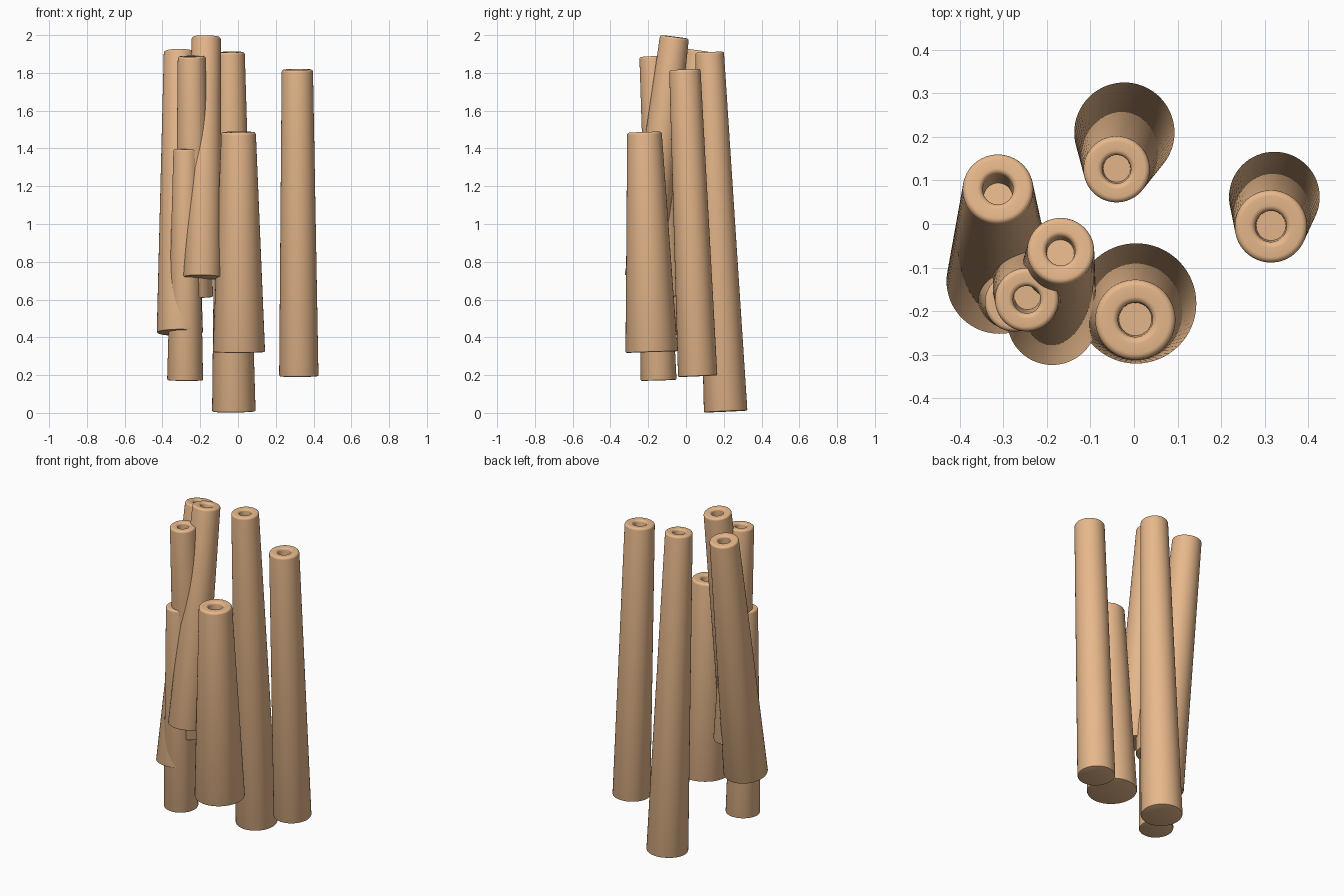
import bpy, bmesh, math
from mathutils import Vector

if "Cube" in bpy.data.objects:
    bpy.data.objects.remove(bpy.data.objects["Cube"])

SEGMENTS = 64

wood = bpy.data.materials.new("tan")
wood.diffuse_color = (0.80, 0.48, 0.26, 1)
wood.use_nodes = True
wood.node_tree.nodes["Principled BSDF"].inputs["Base Color"].default_value = wood.diffuse_color


def tapered_tube(name, bottom, r_bottom, top, r_top, depth=0.05):
    """Lathe a tapered stick with a rounded rim and a blind hole along bottom -> top."""
    a, b = Vector(bottom), Vector(top)
    length = (b - a).length
    hole = r_top * 0.43
    e, lip = 0.007, r_top * 0.16
    # half profile from the closed base, over the rounded rim, into the hole
    profile = [(0, 0), (r_bottom - e, 0), (r_bottom - e * 0.3, e * 0.3), (r_bottom, e)]
    profile += [(r_top - lip + lip * math.cos(t), length - lip + lip * math.sin(t))
                for t in (i * math.pi / 12 for i in range(7))]
    profile += [(hole + lip - lip * math.sin(t), length - lip + lip * math.cos(t))
                for t in (i * math.pi / 12 for i in range(7))]
    profile += [(hole * 0.95, length - depth), (0, length - depth)]

    bm = bmesh.new()
    verts = [bm.verts.new((r, 0, z)) for r, z in profile]
    edges = [bm.edges.new(pair) for pair in zip(verts, verts[1:])]
    bmesh.ops.spin(bm, geom=verts + edges, cent=(0, 0, 0), axis=(0, 0, 1),
                   angle=math.tau, steps=SEGMENTS, use_duplicate=False)
    bmesh.ops.remove_doubles(bm, verts=bm.verts, dist=1e-5)
    bmesh.ops.recalc_face_normals(bm, faces=bm.faces)
    mesh = bpy.data.meshes.new(name)
    bm.to_mesh(mesh)
    bm.free()
    mesh.materials.append(wood)

    obj = bpy.data.objects.new(name, mesh)
    bpy.context.collection.objects.link(obj)
    obj.location = a
    obj.rotation_euler = Vector((0, 0, 1)).rotation_difference(b - a).to_euler()
    bpy.ops.object.select_all(action='DESELECT')
    obj.select_set(True)
    bpy.context.view_layer.objects.active = obj
    bpy.ops.object.shade_smooth_by_angle(angle=math.radians(40))


# free-standing tubes
tapered_tube("right_tube", (0.322, 0.062, 0.194), 0.104, (0.314, -0.006, 1.818), 0.083)
tapered_tube("back_tube", (-0.022, 0.210, 0.007), 0.115, (-0.04, 0.125, 1.91), 0.076)
tapered_tube("front_tube", (0.005, -0.182, 0.322), 0.138, (0.003, -0.22, 1.487), 0.092)

# crossing cluster on the left
tapered_tube("left_leaning_tube", (-0.308, -0.132, 0.424), 0.122, (-0.312, 0.081, 1.917), 0.081, 0.14)
tapered_tube("tall_leaning_tube", (-0.188, -0.222, 0.716), 0.103, (-0.168, -0.061, 1.991), 0.077)
tapered_tube("left_inner_tube", (-0.232, -0.105, 0.613), 0.10, (-0.246, -0.174, 1.888), 0.073, 0.14)
tapered_tube("left_short_tube", (-0.28, -0.145, 0.172), 0.095, (-0.275, -0.18, 1.397), 0.067)
